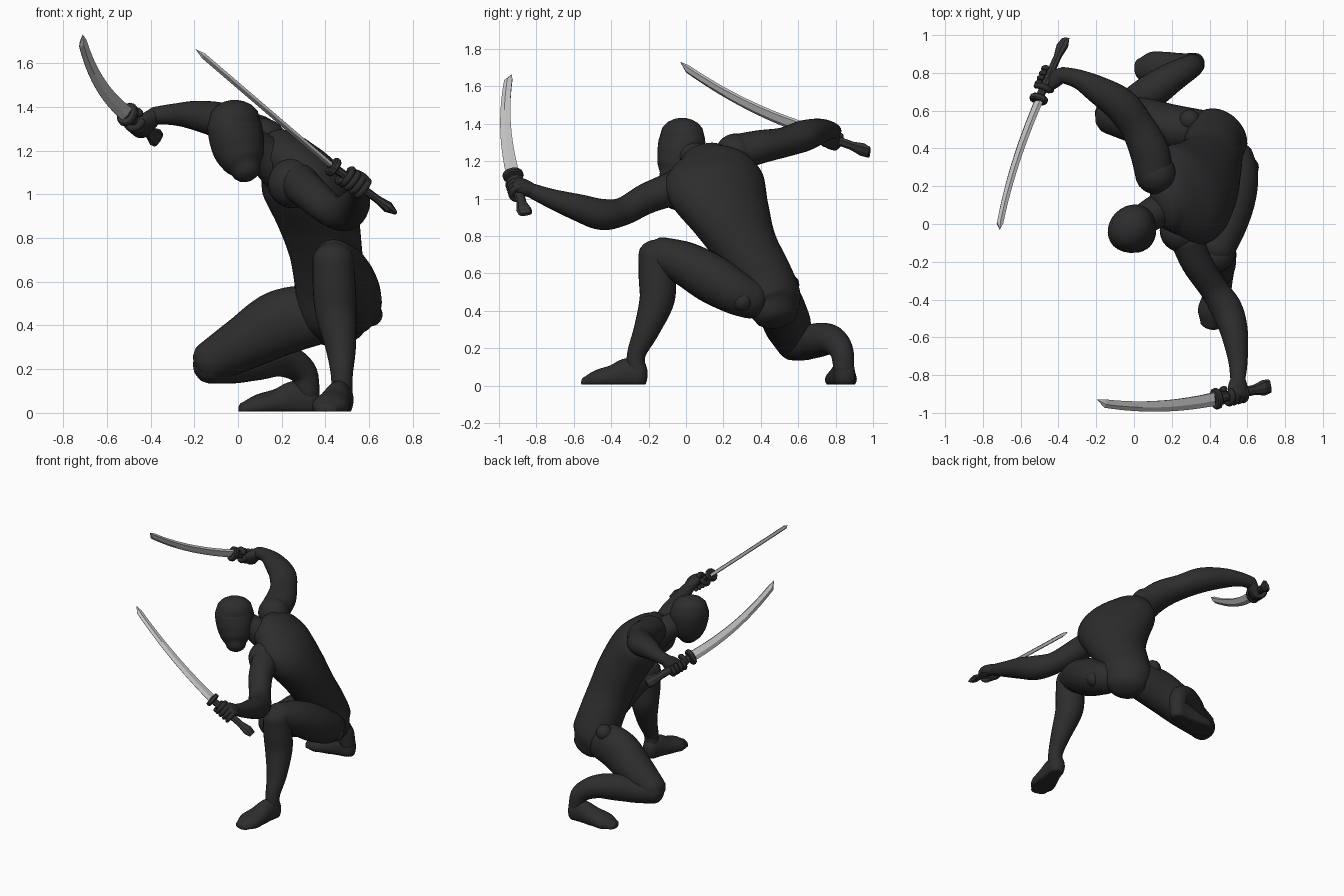
import bpy, bmesh, math
from mathutils import Vector as V

if "Cube" in bpy.data.objects:
    bpy.data.objects.remove(bpy.data.objects["Cube"])


def material(name, r, g, b):
    m = bpy.data.materials.new(name)
    m.diffuse_color = (r, g, b, 1)
    m.use_nodes = True
    m.node_tree.nodes["Principled BSDF"].inputs["Base Color"].default_value = m.diffuse_color
    return m


CLOTH = material("charcoal cloth", 0.026, 0.026, 0.026)
GRIP = material("dark grip", 0.036, 0.034, 0.036)
STEEL = material("steel", 0.58, 0.58, 0.58)


def finish(bm, name, mat, smooth=True):
    bmesh.ops.recalc_face_normals(bm, faces=bm.faces)
    me = bpy.data.meshes.new(name)
    bm.to_mesh(me)
    bm.free()
    me.materials.append(mat)
    for p in me.polygons:
        p.use_smooth = smooth
    ob = bpy.data.objects.new(name, me)
    bpy.context.collection.objects.link(ob)
    return ob


def catmull(p, steps):
    """Smooth list of number tuples through the given keys."""
    keys = [V(k) for k in p]
    out = []
    for i in range(len(keys) - 1):
        b, c = keys[i], keys[i + 1]
        a = keys[i - 1] if i else b * 2 - c
        d = keys[i + 2] if i + 2 < len(keys) else c * 2 - b
        for s in range(steps):
            t = s / steps
            out.append(0.5 * (2 * b + (c - a) * t + (2 * a - 5 * b + 4 * c - d) * t * t
                              + (3 * b - a - 3 * c + d) * t ** 3))
    return out + [keys[-1]]


def loft(name, keys, mat=CLOTH, hint=(1, 0, 0), hint_end=None, sides=28, steps=6,
         cap=0.8, floor=None, smooth=True):
    """Tube of elliptic rings; each key is x, y, z, half width[, half depth]."""
    keys = [tuple(k) if len(k) == 5 else tuple(k) + (k[3],) for k in keys]
    pts = catmull(keys, steps)
    n = len(pts)
    h0, h1 = V(hint), V(hint_end or hint)
    rings = []
    for i, p in enumerate(pts):
        t = (pts[min(i + 1, n - 1)].to_3d() - pts[max(i - 1, 0)].to_3d()).normalized()
        rings.append((V(p[:3]), t, p[3], p[4], h0.lerp(h1, i / (n - 1))))

    def dome(ring, sign):
        c, t, a, b, h = ring
        k = cap * min(a, b)
        return [(c + t * sign * k * math.sin(q), t, a * math.cos(q), b * math.cos(q), h)
                for q in (0.4, 0.8, 1.15, 1.4)]
    if cap:
        rings = dome(rings[0], -1)[::-1] + rings + dome(rings[-1], 1)
    bm = bmesh.new()
    loops = []
    for c, t, a, b, h in rings:
        u = (h - t * h.dot(t)).normalized()
        w = t.cross(u)
        loop = []
        for s in range(sides):
            q = math.tau * s / sides
            co = c + u * a * math.cos(q) + w * b * math.sin(q)
            if floor is not None:
                co.z = max(co.z, floor)
            loop.append(bm.verts.new(co))
        loops.append(loop)
    for A, B in zip(loops, loops[1:]):
        for s in range(sides):
            bm.faces.new((A[s], A[s - 1], B[s - 1], B[s]))
    bm.faces.new(loops[0])
    bm.faces.new(loops[-1])
    return finish(bm, name, mat, smooth)


def ball(name, c, r):
    bm = bmesh.new()
    bmesh.ops.create_uvsphere(bm, u_segments=24, v_segments=14, radius=r)
    bmesh.ops.translate(bm, verts=bm.verts, vec=c)
    return finish(bm, name, CLOTH)


# Torso, twisting from the hips up to the shoulders
loft("torso", [(.47, .48, .38, .135, .11), (.44, .455, .46, .17, .155), (.42, .405, .59, .165, .155),
               (.40, .32, .74, .185, .155), (.36, .24, .90, .235, .165), (.295, .165, 1.05, .28, .17),
               (.23, .125, 1.15, .245, .135), (.17, .095, 1.21, .14, .10)],
     hint=(.8, -.58, -.1), hint_end=(.42, -.79, -.44), sides=40, cap=0.6)
ball("shoulder_side_left", (.25, -.035, 1.05), .114)
ball("shoulder_side_right", (.115, .265, 1.24), .108)

# Neck and hooded head, chin tucked toward the body
loft("neck", [(.20, .10, 1.12, .11), (.11, .06, 1.19, .088), (.03, .01, 1.25, .08)])
loft("head", [(.035, -.075, 1.115, .07), (.02, -.058, 1.155, .1), (.0, -.035, 1.22, .119, .124),
              (-.014, -.022, 1.30, .116, .134), (-.016, -.02, 1.345, .108, .124)],
     cap=0.8, hint=(.7, -.7, 0))

# Arms
loft("lower_arm_side_left", [(.28, -.08, 1.05, .09), (.335, -.21, 1.0, .082), (.42, -.34, .93, .075),
                             (.49, -.45, .915, .083), (.53, -.57, .95, .073), (.55, -.72, 1.0, .052),
                             (.55, -.82, 1.04, .04)])
loft("raised_arm_side_right", [(.11, .25, 1.24, .10, .10), (.08, .39, 1.275, .09, .104),
                               (.015, .52, 1.30, .08, .092), (-.07, .63, 1.335, .083, .092),
                               (-.19, .71, 1.36, .068, .074), (-.29, .765, 1.365, .05, .052),
                               (-.38, .79, 1.36, .04, .042)], hint=(0, 0, 1))

# Bent front leg
loft("front_thigh", [(.53, .35, .46, .105), (.54, .26, .50, .118), (.515, .14, .57, .13),
                     (.48, 0, .65, .118), (.437, -.135, .70, .096)])
loft("front_shin", [(.435, -.16, .705, .094), (.44, -.155, .58, .098), (.448, -.155, .46, .094),
                    (.47, -.21, .30, .07), (.475, -.265, .17, .05), (.475, -.265, .08, .05)])
# Kneeling back leg
loft("back_thigh", [(.35, .49, .45, .115, .14), (.19, .51, .41, .125, .15), (.03, .545, .32, .125),
                    (-.125, .57, .235, .095)], hint=(0, 1, 0))
loft("back_shin", [(-.13, .57, .225, .09), (-.02, .63, .22, .085), (.09, .70, .242, .092),
                   (.20, .775, .245, .08), (.295, .83, .19, .064), (.32, .845, .09, .055)],
     hint=(0, 1, 0))
ball("front_hip", (.607, .30, .45), .054)
ball("back_hip", (.295, .55, .54), .056)


def foot(name, heel, toe):
    """Flat soled shoe: rings from heel to toe, cut level with the ground."""
    h, t = V(heel), V(toe)
    prof = ((0, .06, .055, .085), (.25, .06, .062, .085), (.5, .045, .076, .065),
            (.78, .03, .084, .055), (1, .015, .055, .035))
    loft(name, [(*h.lerp(t, f), z, w, d) for f, z, w, d in prof],
         hint=((t - h).y, -(t - h).x, 0), floor=.006)


foot("front_foot", (.475, -.25), (.405, -.53))
foot("back_foot", (.33, .85), (.03, .82))


def sword(name, guard, tip, pommel, edge, bow, wrist):
    G, T, P, W = V(guard), V(tip), V(pommel), V(wrist)
    d = (T - G).normalized()
    w = V(edge)
    w = (w - d * w.dot(d)).normalized()
    n = d.cross(w)
    # curved blade: thick spine, bevel line, sharp edge, slanted point
    bm = bmesh.new()
    loops = []
    steps = 18
    for i in range(steps + 1):
        t = i / steps * .94
        c = G.lerp(T, t) + w * bow * 4 * t * (1 - t)
        hw = .036 - .015 * t
        loops.append([bm.verts.new(c + w * x * hw + n * y) for x, y in
                      ((-1, .010), (.2, .013), (1, .001), (1, -.001), (.2, -.013), (-1, -.010))])
    for A, B in zip(loops, loops[1:]):
        for s in range(6):
            bm.faces.new((A[s], A[s - 1], B[s - 1], B[s]))
    bm.faces.new(loops[0])
    point = bm.verts.new(T - w * .015)
    for s in range(6):
        bm.faces.new((loops[-1][s], loops[-1][s - 1], point))
    finish(bm, name + "_blade", STEEL, False)

    # handle with flared pommel, and the guard
    a = (P - G).normalized()
    L = (P - G).length

    def rod(part, prof, sides):
        loft(name + part, [(*(G + a * L * f), p, q) for f, p, q in prof], GRIP, hint=w,
             sides=sides, steps=1, cap=0, smooth=False)
    rod("_handle", ((-.05, .03, .018), (.1, .027, .02), (.72, .027, .018), (.9, .042, .026),
                    (1.02, .036, .01)), 8)
    rod("_guard", ((-.04, .05, .04), (-.02, .057, .046), (.03, .057, .046), (.05, .05, .04)), 12)

    # fist: palm, four curled fingers and a thumb
    H = G + a * .125
    r = (W - H)
    r = (r - a * r.dot(a)).normalized()
    s = a.cross(r)
    K = H + s * .03
    loft(name + "_palm", [(*W, .04, .038), (*W.lerp(K, .5), .056, .038), (*K, .062, .032)], hint=a)

    def finger(part, off, side, r0, thick, q0, q1):
        keys = []
        for j in range(6):
            q = q0 + (q1 - q0) * j / 5
            keys.append((*(G + a * off + r * r0 * math.cos(q) + s * side * r0 * math.sin(q)),
                         thick * (1 - .04 * j)))
        loft(name + part, keys, hint=a, sides=12, steps=3)
    for k in range(4):
        finger("_finger_%d" % (k + 1), .08 + .03 * k, 1, .041, .0175, .9, 4.6)
    finger("_thumb", .062, -1, .04, .018, .0, 2.4)


sword("front_sword", (.435, -.925, 1.125), (-.195, -.945, 1.665), (.715, -.86, .92),
      (0, -1, 0), .03, (.55, -.82, 1.04))
sword("raised_sword", (-.505, .66, 1.365), (-.72, -.035, 1.72), (-.365, .975, 1.25),
      (-.6, -.2, -.75), .04, (-.38, .79, 1.36))
